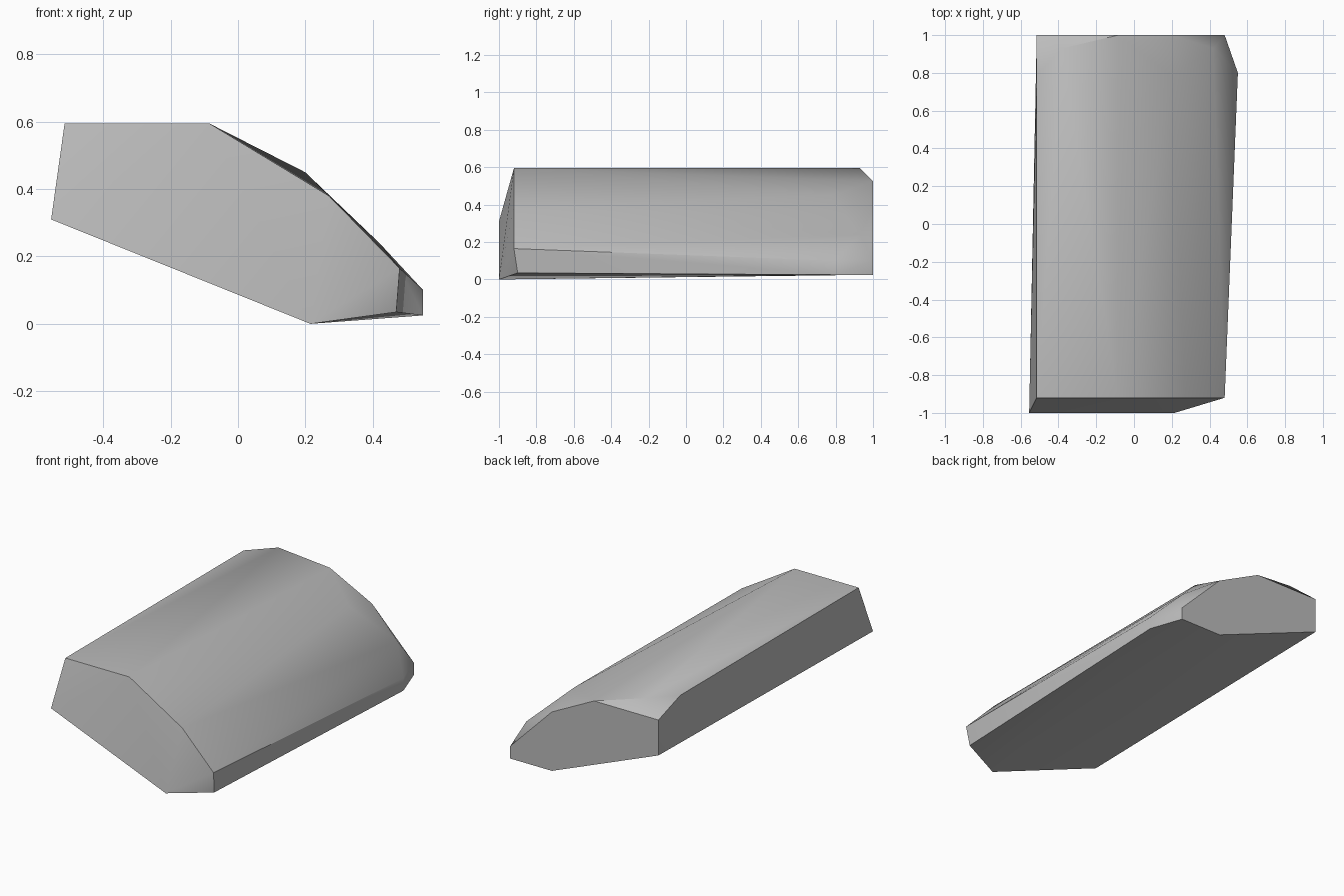
import bpy, bmesh
from math import radians

cube = bpy.data.objects.get("Cube")
if cube:
    bpy.data.objects.remove(cube, do_unlink=True)

# Single stone colour
stone = bpy.data.materials.new("stone_grey")
stone.use_nodes = True
grey = (0.5, 0.5, 0.5, 1)
stone.diffuse_color = grey
stone.node_tree.nodes["Principled BSDF"].inputs["Base Color"].default_value = grey

# Front end: slanted cap, with its lower edge pushed forward
front_lip = [(-0.555, -1, 0.31), (0.215, -1, 0)]
front_rim = [(x, -0.92, z) for x, z in
             [(-0.515, 0.595), (-0.085, 0.595), (0.27, 0.38), (0.48, 0.165)]]
front_foot = [(0.47, -0.9, 0.035)]

# Chipped shoulders just ahead of the back end
shoulders = [(-0.515, 0.79, 0.595), (-0.38, 0.93, 0.595), (0.2, 0.78, 0.45),
             (0.42, 0.93, 0.24), (0.55, 0.8, 0.1), (0.55, 0.8, 0.025)]

# Flat back end
back_rim = [(x, 1, z) for x, z in
            [(-0.515, 0.31), (-0.515, 0.525), (-0.083, 0.525), (0.2, 0.383),
             (0.48, 0.1), (0.48, 0.025), (0.2, 0.025)]]

# Wrap the outlines into one solid block
bm = bmesh.new()
for point in front_lip + front_rim + front_foot + shoulders + back_rim:
    bm.verts.new(point)
bmesh.ops.convex_hull(bm, input=bm.verts[:])
bmesh.ops.dissolve_limit(bm, angle_limit=radians(0.3), verts=bm.verts[:], edges=bm.edges[:])
bmesh.ops.recalc_face_normals(bm, faces=bm.faces[:])
mesh = bpy.data.meshes.new("rock_slab")
bm.to_mesh(mesh)
bm.free()
mesh.materials.append(stone)

slab = bpy.data.objects.new("rock_slab", mesh)
bpy.context.collection.objects.link(slab)
bpy.ops.object.select_all(action="DESELECT")
slab.select_set(True)
bpy.context.view_layer.objects.active = slab
bpy.ops.object.shade_smooth_by_angle(angle=radians(40))
